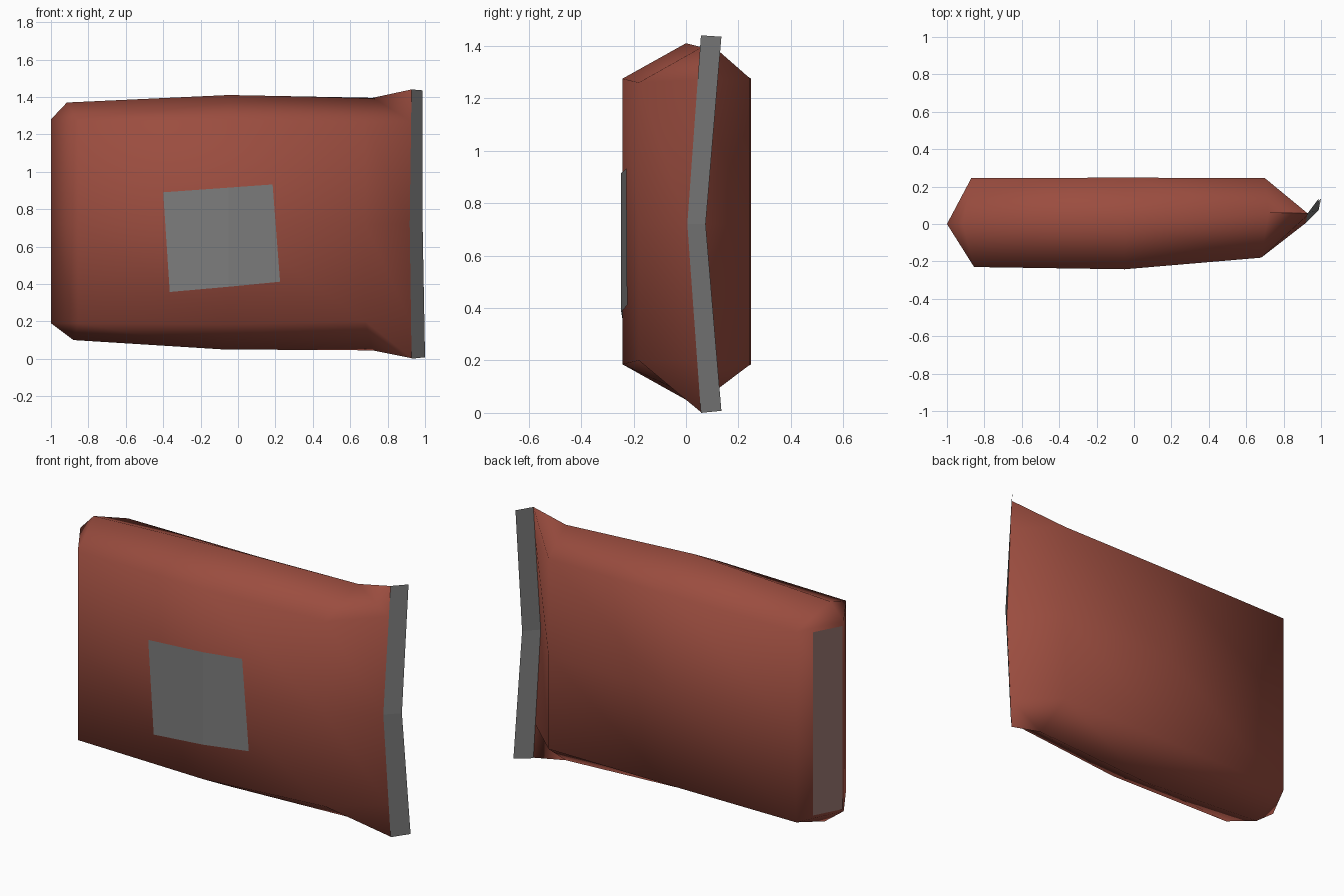
import bpy, bmesh
from mathutils import Vector

if "Cube" in bpy.data.objects:
    bpy.data.objects.remove(bpy.data.objects["Cube"])


def material(name, rgb):
    m = bpy.data.materials.new(name)
    m.diffuse_color = (*rgb, 1.0)
    m.use_nodes = True
    m.node_tree.nodes["Principled BSDF"].inputs["Base Color"].default_value = m.diffuse_color
    return m


RED = material("brick red", (0.328, 0.074, 0.050))
GREY = material("mid grey", (0.205, 0.205, 0.205))
MAUVE = material("faded red grey", (0.25, 0.145, 0.13))


def make_object(name, bm, mat):
    mesh = bpy.data.meshes.new(name)
    bm.to_mesh(mesh)
    bm.free()
    mesh.materials.append(mat)
    ob = bpy.data.objects.new(name, mesh)
    bpy.context.collection.objects.link(ob)
    return ob


def skin(rows, closed):
    """Bridge equal-length rows of points with faces."""
    bm = bmesh.new()
    grid = [[bm.verts.new(p) for p in row] for row in rows]
    n = len(rows[0])
    for a, b in zip(grid, grid[1:]):
        for i in range(n if closed else n - 1):
            j = (i + 1) % n
            bm.faces.new((a[i], a[j], b[j], b[i]))
    return bm


def ring(ridge_top, ridge_bottom, front, back):
    """Eight-sided section; front and back are (x, y, z_low, z_high)."""
    fx, fy, f0, f1 = front
    bx, by, b0, b1 = back
    return [ridge_top, (fx, fy, f1), (fx, fy, 0.72), (fx, fy, f0),
            ridge_bottom, (bx, by, b0), (bx, by, 0.72), (bx, by, b1)]


def seam(z):
    """Point on the bent seam line at the right end."""
    t = abs(z - 0.72) / 0.72
    return (0.918 + 0.010 * t, 0.005 + 0.052 * t, z)


# Puffy sealed bag body, from the left tip to the right seam
tip = ring((-1, 0, 1.28), (-1, 0, 0.19), (-1, 0, 0.19, 1.28), (-1, 0, 0.19, 1.28))
sections = [
    tip,
    ring((-0.915, 0, 1.37), (-0.88, 0, 0.10),
         (-0.855, -0.23, 0.19, 1.27), (-0.87, 0.245, 0.185, 1.275)),
    ring((-0.05, 0, 1.41), (-0.08, 0, 0.05),
         (-0.05, -0.242, 0.185, 1.275), (-0.05, 0.248, 0.185, 1.275)),
    ring((0.72, 0.06, 1.395), (0.72, 0.06, 0.045),
         (0.68, -0.18, 0.20, 1.26), (0.70, 0.245, 0.185, 1.275)),
    [seam(z) for z in (1.44, 1.27, 0.72, 0.19, 0.003, 0.19, 0.72, 1.27)],
]
bm = skin(sections, True)
bmesh.ops.remove_doubles(bm, verts=bm.verts, dist=0.0005)
bmesh.ops.recalc_face_normals(bm, faces=bm.faces)
body = make_object("bag_body", bm, RED)
bpy.context.view_layer.objects.active = body
body.select_set(True)
bpy.ops.object.shade_smooth_by_angle(angle=1.35)

# Flat grey closing strip along the right seam
strip = skin([[seam(1.44), seam(0.72), seam(0.0)],
              [(0.987, 0.135, 1.435), (0.987, 0.075, 0.72), (1.0, 0.135, 0.008)]], False)
make_object("seam_strip", strip, GREY)


# Grey label following the front of the bag
def front_y(x):
    if x < -0.05:
        return -0.242 + 0.012 * (-0.05 - x) / 0.805
    return -0.242 + 0.062 * (x + 0.05) / 0.73


top = [(-0.40, 0.89), (-0.05, 0.915), (0.185, 0.932)]
bottom = [(-0.365, 0.357), (-0.05, 0.385), (0.225, 0.412)]
label = skin([[(x, front_y(x) - 0.005, z) for x, z in row] for row in (top, bottom)], False)
make_object("front_label", label, GREY)

# Thin panel on the rear slope of the left end
outer, inner = Vector((-1.0, 0.0, 0)), Vector((-0.87, 0.245, 0))
lift = Vector((-0.883, 0.469, 0)) * 0.003
rows = []
for t in (0.03, 0.65):
    p = outer.lerp(inner, t) + lift
    rows.append([(p.x, p.y, 1.255), (p.x, p.y, 0.205)])
make_object("end_panel", skin(rows, False), MAUVE)
